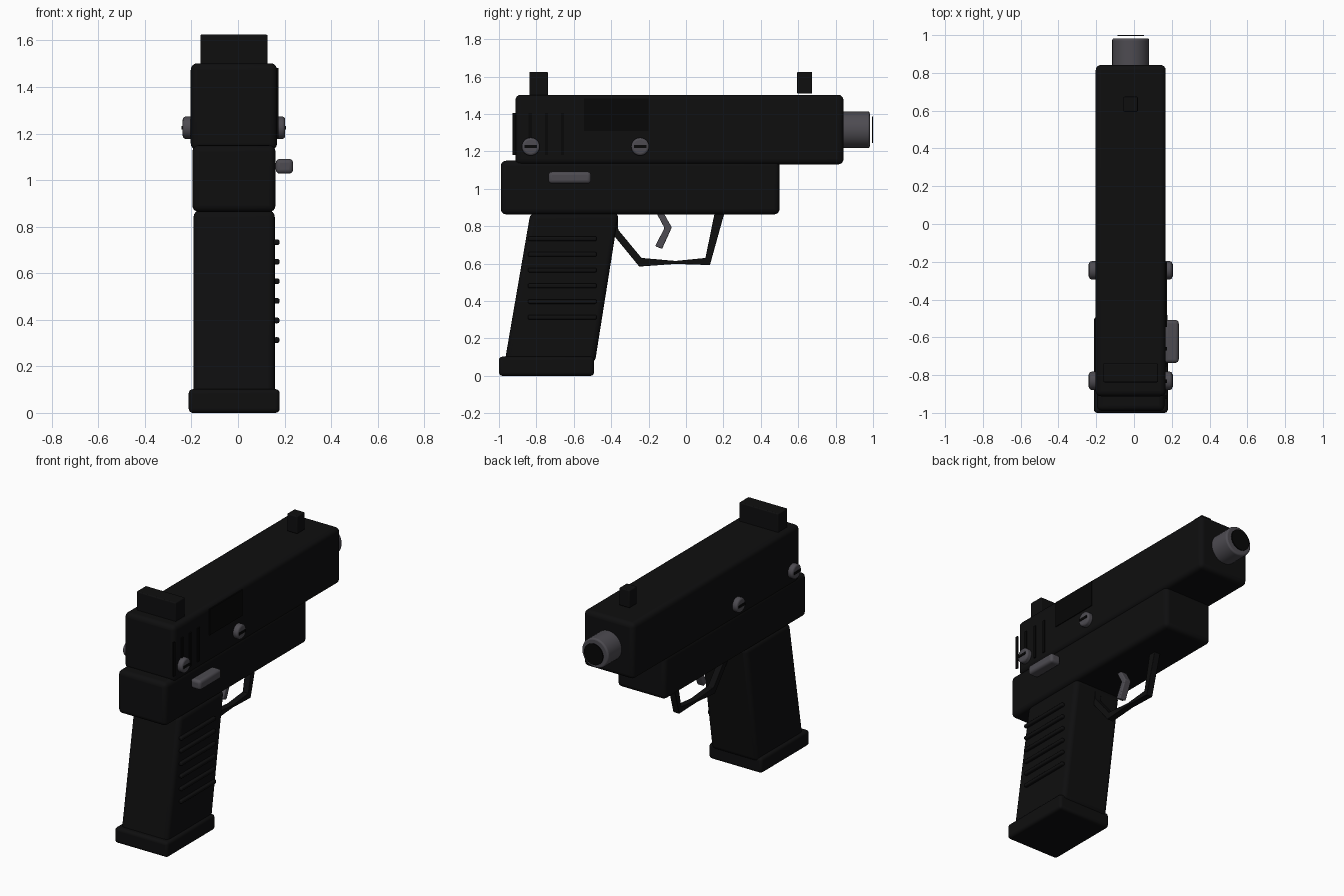
import bpy, bmesh, math
from mathutils import Matrix

if "Cube" in bpy.data.objects:
    bpy.data.objects.remove(bpy.data.objects["Cube"])

CX = -0.0175  # centre plane of the body


def mat(name, rgb):
    m = bpy.data.materials.new(name)
    m.diffuse_color = (*rgb, 1)
    m.use_nodes = True
    m.node_tree.nodes["Principled BSDF"].inputs["Base Color"].default_value = m.diffuse_color
    return m


BLACK = mat("matte black", (0.0045, 0.0045, 0.0048))
DARK = mat("deep black", (0.002, 0.002, 0.002))
STEEL = mat("gunmetal grey", (0.075, 0.071, 0.083))


def finish(name, bm, material, bevel=0, segments=4):
    bmesh.ops.recalc_face_normals(bm, faces=bm.faces)
    me = bpy.data.meshes.new(name)
    bm.to_mesh(me)
    bm.free()
    me.materials.append(material)
    ob = bpy.data.objects.new(name, me)
    bpy.context.collection.objects.link(ob)
    if bevel:
        b = ob.modifiers.new("rounded edges", 'BEVEL')
        b.width, b.segments, b.limit_method = bevel, segments, 'ANGLE'
    bpy.ops.object.select_all(action='DESELECT')
    bpy.context.view_layer.objects.active = ob
    ob.select_set(True)
    bpy.ops.object.shade_smooth_by_angle(angle=math.radians(35))
    return ob


def box(name, x, y, z, material, bevel=0):
    bm = bmesh.new()
    bmesh.ops.create_cube(bm, size=1)
    for v in bm.verts:
        v.co = [lo + (c + 0.5) * (hi - lo) for c, (lo, hi) in zip(v.co, (x, y, z))]
    return finish(name, bm, material, bevel)


def profile(name, points, x, material, bevel=0):
    """Side outline (y, z) extruded across x."""
    bm = bmesh.new()
    face = bm.faces.new([bm.verts.new((x[0], p[0], p[1])) for p in points])
    new = bmesh.ops.extrude_face_region(bm, geom=[face])["geom"]
    bmesh.ops.translate(bm, vec=(x[1] - x[0], 0, 0),
                        verts=[g for g in new if isinstance(g, bmesh.types.BMVert)])
    return finish(name, bm, material, bevel)


def cylinder(name, centre, radius, depth, axis, material, bevel=0):
    rot = Matrix.Rotation(math.pi / 2, 4, 'Y' if axis == 'X' else 'X')
    bm = bmesh.new()
    bmesh.ops.create_cone(bm, cap_ends=True, segments=32, radius1=radius, radius2=radius,
                          depth=depth, matrix=Matrix.Translation(centre) @ rot)
    return finish(name, bm, material, bevel, 3)


# Main body
box("slide", (-0.203, 0.168), (-0.912, 0.842), (1.13, 1.502), BLACK, 0.028)
box("frame", (-0.196, 0.161), (-0.99, 0.5), (0.863, 1.15), BLACK, 0.028)
profile("grip", [(-0.97, 0.07), (-0.487, 0.07), (-0.36, 0.87), (-0.832, 0.87)],
        (-0.191, 0.158), BLACK, 0.028)
box("magazine_base", (-0.212, 0.179), (-1.0, -0.492), (0, 0.102), BLACK, 0.018)

# Sights
box("rear_sight", (-0.162, 0.127), (-0.838, -0.738), (1.48, 1.625), BLACK, 0.006)
box("front_sight", (CX - 0.038, CX + 0.038), (0.594, 0.674), (1.508, 1.625), BLACK, 0.006)

# Barrel with dark bore plate
cylinder("barrel", (CX, 0.88, 1.315), 0.098, 0.205, 'Y', STEEL, 0.01)
cylinder("bore", (CX, 0.997, 1.315), 0.07, 0.006, 'Y', DARK)

# Trigger guard and trigger
profile("trigger_guard",
        [(-0.39, 0.86), (-0.365, 0.85), (-0.362, 0.78), (-0.238, 0.63), (-0.056, 0.614),
         (0.104, 0.63), (0.155, 0.88), (0.208, 0.88), (0.128, 0.592), (-0.056, 0.598),
         (-0.25, 0.584), (-0.39, 0.755)],
        (CX - 0.022, CX + 0.022), BLACK, 0.003)
profile("trigger",
        [(-0.163, 0.88), (-0.125, 0.88), (-0.076, 0.793), (-0.128, 0.678),
         (-0.165, 0.693), (-0.115, 0.79)],
        (CX - 0.024, CX + 0.024), STEEL, 0.006)

# Slotted screws on both sides
for side, s in (("right", 1), ("left", -1)):
    for place, y in (("rear", -0.83), ("middle", -0.245)):
        cylinder(f"{side}_{place}_screw", (CX + s * 0.197, y, 1.225), 0.048, 0.046,
                 'X', STEEL, 0.012)
        x = sorted((CX + s * 0.2, CX + s * 0.2245))
        box(f"{side}_{place}_screw_slot", x, (y - 0.034, y + 0.034), (1.217, 1.233), DARK)

# Side lever
box("side_lever", (0.162, 0.237), (-0.735, -0.508), (1.028, 1.091), STEEL, 0.018)

# Ejection port plate and slide serrations
box("ejection_port", (0.165, 0.174), (-0.545, -0.2), (1.31, 1.482), DARK)
for i in range(4):
    y = -0.918 + i * 0.086
    box(f"slide_serration_{i + 1}", (0.165, 0.175), (y - 0.009, y + 0.009), (1.18, 1.405), DARK)

# Grip ridges
for i in range(6):
    z = 0.313 + i * 0.084
    box(f"grip_ridge_{i + 1}", (0.153, 0.178), (-0.845, -0.478), (z - 0.012, z + 0.012),
        BLACK, 0.008)
